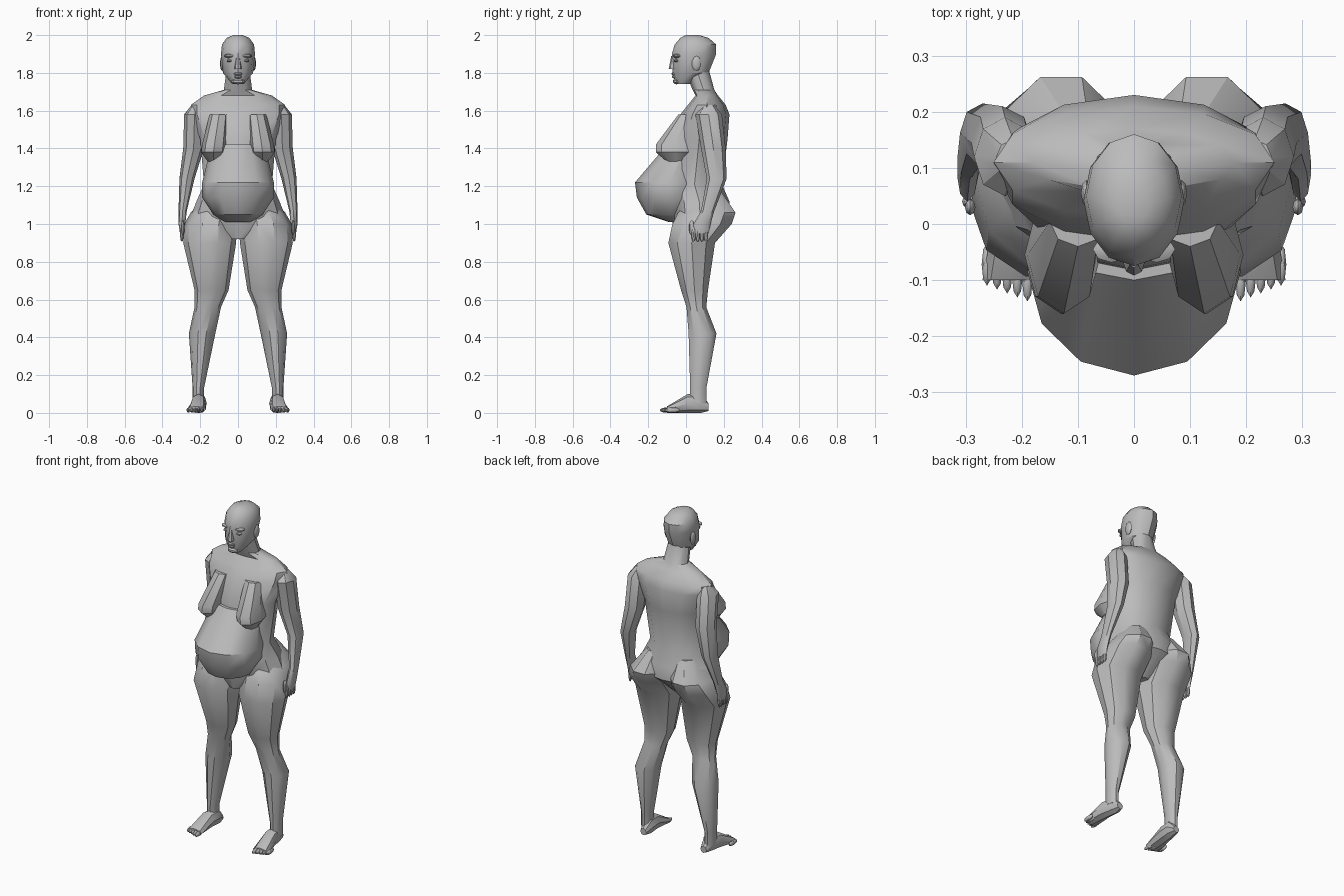
import bpy
import bmesh
from math import sin, cos, tau
from mathutils import Matrix, Vector

if "Cube" in bpy.data.objects:
    bpy.data.objects.remove(bpy.data.objects["Cube"], do_unlink=True)

COLOUR = (.5, .5, .5, 1)
grey = bpy.data.materials.new("plain grey")
grey.use_nodes = True
grey.diffuse_color = COLOUR
grey.node_tree.nodes["Principled BSDF"].inputs["Base Color"].default_value = COLOUR


def finish(name, bm, mirror):
    """Turn a bmesh into a shaded object, optionally paired left and right."""
    bmesh.ops.recalc_face_normals(bm, faces=bm.faces)
    mesh = bpy.data.meshes.new(name)
    bm.to_mesh(mesh)
    bm.free()
    mesh.materials.append(grey)
    part = bpy.data.objects.new(name, mesh)
    bpy.context.collection.objects.link(part)
    bpy.ops.object.select_all(action="DESELECT")
    part.select_set(True)
    bpy.context.view_layer.objects.active = part
    bpy.ops.object.shade_smooth_by_angle(angle=.6)
    if mirror:
        part.modifiers.new("mirror", "MIRROR")


def section(z, half, front, back, middle=0):
    """Level oval: half width, front and back limits, sideways centre."""
    centre = Vector((middle, (front + back) / 2, z))
    return centre, half, (back - front) / 2


def upright_section(y, half, bottom, top, middle):
    """Oval standing across the foot."""
    centre = Vector((middle, y, (bottom + top) / 2))
    return centre, half, (top - bottom) / 2


def loft(name, sections, sides=8, mirror=False, rise=Vector((0, 1, 0))):
    """Skin a row of ovals and cap both ends."""
    bm = bmesh.new()
    loops = []
    for centre, half, depth in sections:
        loop = []
        for step in range(sides):
            angle = tau * step / sides
            across = Vector((half * cos(angle), 0, 0))
            loop.append(bm.verts.new(centre + across + rise * depth * sin(angle)))
        loops.append(loop)
    for lower, upper in zip(loops, loops[1:]):
        for step in range(sides):
            after = (step + 1) % sides
            bm.faces.new((lower[step], lower[after], upper[after], upper[step]))
    bm.faces.new(loops[0])
    bm.faces.new(loops[-1])
    finish(name, bm, mirror)


def blob(name, centre, radii, mirror=False):
    """Coarse ellipsoid for small rounded parts."""
    bm = bmesh.new()
    shape = Matrix.LocRotScale(Vector(centre), None, Vector(radii))
    bmesh.ops.create_uvsphere(bm, u_segments=8, v_segments=5, radius=1, matrix=shape)
    finish(name, bm, mirror)


# Trunk from crotch to neck
loft("torso", [
    section(z=.92, half=.05, front=-.05, back=.1),
    section(z=1.04, half=.25, front=-.08, back=.23),
    section(z=1.12, half=.22, front=-.09, back=.23),
    section(z=1.21, half=.18, front=-.1, back=.19),
    section(z=1.45, half=.2, front=-.08, back=.22),
    section(z=1.58, half=.25, front=-.03, back=.23),
    section(z=1.63, half=.25, front=.01, back=.21),
    section(z=1.68, half=.18, front=.05, back=.17),
    section(z=1.71, half=.075, front=.035, back=.15),
    section(z=1.82, half=.06, front=-.01, back=.12),
], sides=12)

# Hanging belly
loft("belly", [
    section(z=1.01, half=.07, front=-.09, back=0),
    section(z=1.05, half=.13, front=-.21, back=.05),
    section(z=1.14, half=.19, front=-.26, back=.1),
    section(z=1.22, half=.19, front=-.27, back=.1),
    section(z=1.42, half=.14, front=-.1, back=.1),
], sides=12)

# Breasts
loft("breast", [
    section(z=1.33, half=.03, front=-.1, back=0, middle=.13),
    section(z=1.38, half=.065, front=-.16, back=.05, middle=.13),
    section(z=1.42, half=.065, front=-.16, back=.05, middle=.125),
    section(z=1.58, half=.05, front=-.04, back=.05, middle=.1),
], mirror=True)

# Head and face
loft("head", [
    section(z=1.74, half=.03, front=-.055, back=.03),
    section(z=1.8, half=.08, front=-.07, back=.12),
    section(z=1.9, half=.09, front=-.075, back=.16),
    section(z=1.95, half=.085, front=-.06, back=.16),
    section(z=1.985, half=.06, front=-.03, back=.12),
    section(z=2, half=.025, front=0, back=.07),
], sides=12)
loft("nose", [
    section(z=1.82, half=.02, front=-.092, back=-.04),
    section(z=1.89, half=.01, front=-.078, back=-.04),
])
blob("upper_lip", centre=(0, -.058, 1.795), radii=(.025, .02, .01))
blob("lower_lip", centre=(0, -.056, 1.78), radii=(.02, .02, .01))
blob("chin", centre=(0, -.05, 1.755), radii=(.035, .02, .016))
blob("brow", centre=(.04, -.045, 1.89), radii=(.035, .025, .012), mirror=True)
blob("eye", centre=(.04, -.05, 1.865), radii=(.02, .014, .01), mirror=True)
blob("ear", centre=(.085, .055, 1.85), radii=(.01, .025, .04), mirror=True)

# Legs, with the buttocks at their tops
loft("leg", [
    section(z=1.17, half=.06, front=.05, back=.19, middle=.1),
    section(z=1.06, half=.12, front=-.05, back=.27, middle=.13),
    section(z=1, half=.14, front=-.08, back=.25, middle=.145),
    section(z=.9, half=.14, front=-.1, back=.16, middle=.15),
    section(z=.65, half=.09, front=-.03, back=.12, middle=.14),
    section(z=.56, half=.07, front=0, back=.11, middle=.16),
    section(z=.42, half=.07, front=.01, back=.165, middle=.19),
    section(z=.13, half=.03, front=.02, back=.11, middle=.21),
    section(z=.05, half=.03, front=.02, back=.11, middle=.21),
], sides=10, mirror=True)

# Feet and toes
loft("foot", [
    upright_section(y=.12, half=.02, bottom=.01, top=.05, middle=.2),
    upright_section(y=.08, half=.035, bottom=0, top=.1, middle=.2),
    upright_section(y=.01, half=.04, bottom=0, top=.1, middle=.21),
    upright_section(y=-.1, half=.05, bottom=0, top=.035, middle=.22),
], mirror=True, rise=Vector((0, 0, 1)))
for toe in range(5):
    blob(f"toe_{toe}", centre=(.19 + .018 * toe, -.1 + .007 * toe, .015),
         radii=(.01, .04, .014), mirror=True)

# Arms running into flat palms
loft("arm", [
    section(z=1.63, half=.03, front=.09, back=.15, middle=.215),
    section(z=1.58, half=.055, front=.05, back=.19, middle=.23),
    section(z=1.4, half=.055, front=.08, back=.21, middle=.235),
    section(z=1.24, half=.04, front=.11, back=.215, middle=.27),
    section(z=1.07, half=.022, front=.08, back=.15, middle=.293),
    section(z=1, half=.018, front=.04, back=.13, middle=.297),
    section(z=.95, half=.01, front=.04, back=.12, middle=.297),
], mirror=True)

# Fingers and thumbs
for finger in range(4):
    blob(f"finger_{finger}", centre=(.297, .04 + .022 * finger, .945),
         radii=(.01, .012, .04), mirror=True)
blob("thumb", centre=(.292, .03, .98), radii=(.01, .015, .04), mirror=True)
